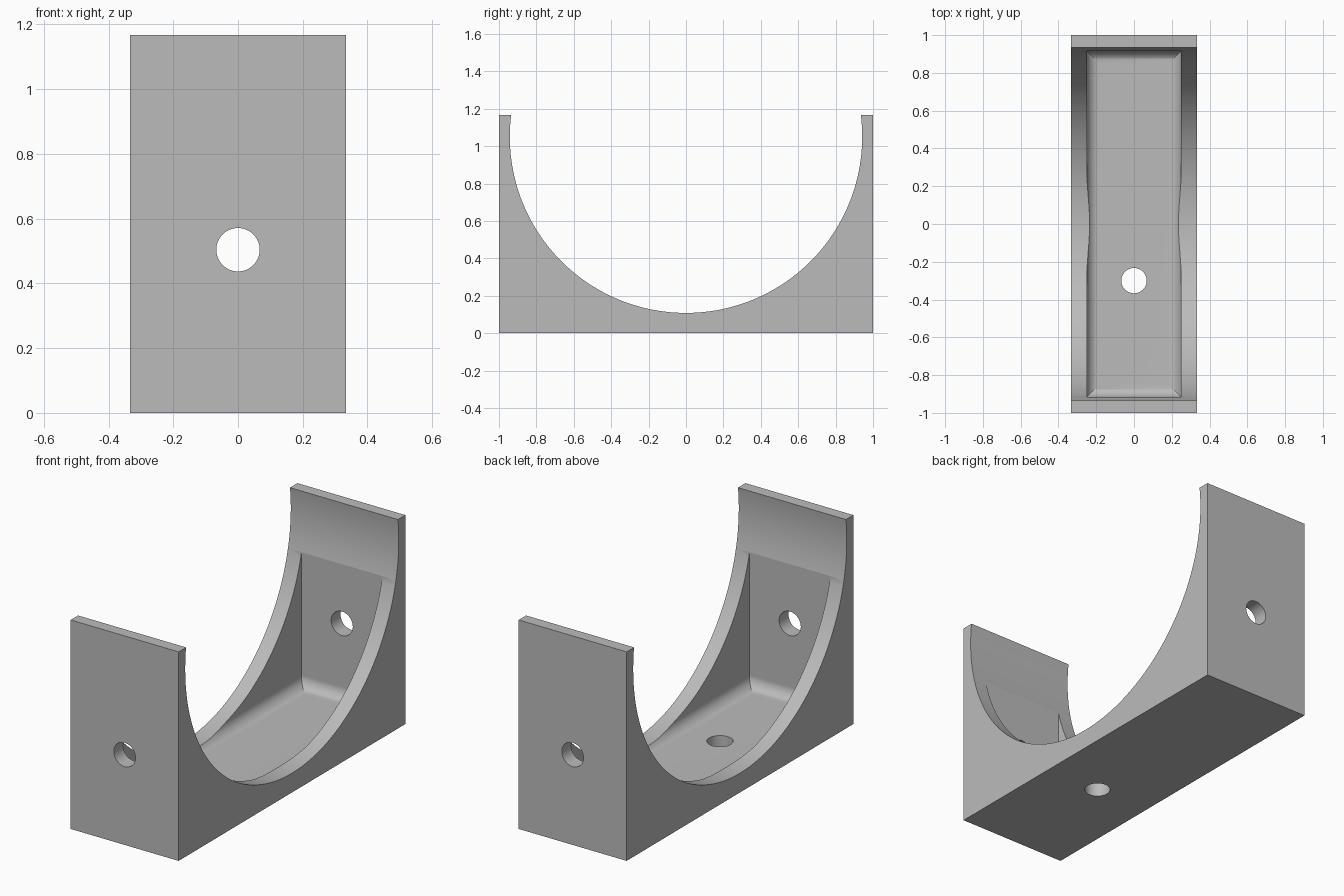
import bpy
import bmesh
from math import pi, sin, cos, radians
from mathutils import Matrix

if "Cube" in bpy.data.objects:
    bpy.data.objects.remove(bpy.data.objects["Cube"], do_unlink=True)

WIDTH, LENGTH, HEIGHT = 0.667, 2.0, 1.167
BORE_R, BORE_Z = 0.942, 1.05
POCKET_X, POCKET_Y, FLOOR, FILLET = 0.25, 0.917, 0.083, 0.067
HOLE_R = 0.067

grey = bpy.data.materials.new("plain grey")
grey.use_nodes = True
colour = (0.5, 0.5, 0.5, 1)
grey.diffuse_color = colour
grey.node_tree.nodes["Principled BSDF"].inputs["Base Color"].default_value = colour


def add_object(name, bm):
    bmesh.ops.recalc_face_normals(bm, faces=bm.faces)
    mesh = bpy.data.meshes.new(name)
    bm.to_mesh(mesh)
    bm.free()
    mesh.materials.append(grey)
    obj = bpy.data.objects.new(name, mesh)
    bpy.context.collection.objects.link(obj)
    return obj


def rod(name, radius, depth, segments, matrix):
    bm = bmesh.new()
    bmesh.ops.create_cone(bm, cap_ends=True, segments=segments, radius1=radius,
                          radius2=radius, depth=depth, matrix=matrix)
    return add_object(name, bm)


def cut(target, cutter):
    mod = target.modifiers.new("cut", "BOOLEAN")
    mod.operation, mod.solver, mod.object = "DIFFERENCE", "EXACT", cutter
    bpy.context.view_layer.objects.active = target
    bpy.ops.object.modifier_apply(modifier=mod.name)
    bpy.data.objects.remove(cutter, do_unlink=True)


# Solid block
bm = bmesh.new()
bmesh.ops.create_cube(bm, size=1, matrix=Matrix.Translation((0, 0, HEIGHT / 2))
                      @ Matrix.Diagonal((WIDTH, LENGTH, HEIGHT, 1)))
cradle = add_object("cradle_block", bm)

# Round saddle across the width
cut(cradle, rod("saddle_cutter", BORE_R, 2, 192,
                Matrix.Translation((0, 0, BORE_Z)) @ Matrix.Rotation(pi / 2, 4, "Y")))

# Rectangular pocket with filleted floor, lofted from stacked rectangles
STEPS = 10
levels = []
for i in range(STEPS + 1):
    a = i / STEPS * pi / 2
    levels.append((FILLET * (1 - sin(a)), FLOOR + FILLET * (1 - cos(a))))
levels.append((0, BORE_Z))
bm = bmesh.new()
rings = []
for inset, z in levels:
    x, y = POCKET_X - inset, POCKET_Y - inset
    rings.append([bm.verts.new((sx * x, sy * y, z))
                  for sx, sy in ((-1, -1), (1, -1), (1, 1), (-1, 1))])
for low, high in zip(rings, rings[1:]):
    for k in range(4):
        n = (k + 1) % 4
        bm.faces.new((low[k], low[n], high[n], high[k]))
bm.faces.new(rings[0])
bm.faces.new(rings[-1])
cut(cradle, add_object("pocket_cutter", bm))

# Screw holes through both end walls and the floor
cut(cradle, rod("end_hole_cutter", HOLE_R, 3, 48,
                Matrix.Translation((0, 0, 0.504)) @ Matrix.Rotation(pi / 2, 4, "X")))
cut(cradle, rod("floor_hole_cutter", HOLE_R, 0.6, 48, Matrix.Translation((0, -0.3, 0))))

# Smooth curved surfaces, crisp edges
bpy.ops.object.select_all(action="DESELECT")
cradle.select_set(True)
bpy.context.view_layer.objects.active = cradle
bpy.ops.object.shade_smooth_by_angle(angle=radians(25))
weighted = cradle.modifiers.new("weighted normals", "WEIGHTED_NORMAL")
weighted.keep_sharp = True
